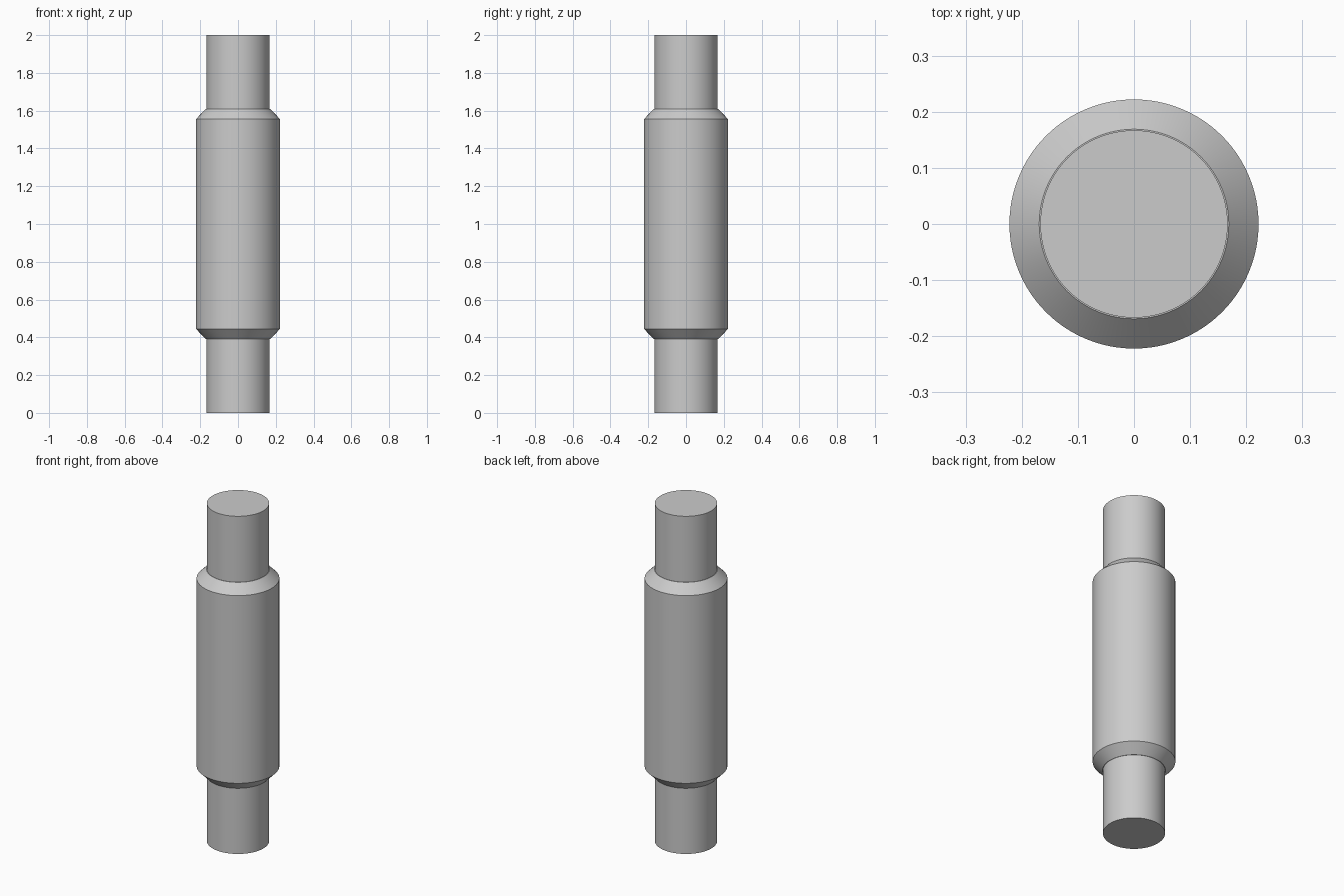
import bpy, bmesh, math

if "Cube" in bpy.data.objects:
    bpy.data.objects.remove(bpy.data.objects["Cube"])

SEGMENTS = 96
END_R, LIP_R, BODY_R = 0.167, 0.169, 0.222
CHAMFER_START, CHAMFER_END, HEIGHT = 0.39, 0.444, 2.0

steel = bpy.data.materials.new("grey steel")
steel.use_nodes = True
steel.diffuse_color = (0.6, 0.6, 0.6, 1)
steel.node_tree.nodes["Principled BSDF"].inputs["Base Color"].default_value = steel.diffuse_color

# Lower half of the stepped profile, then its mirror image
lower = [(END_R, 0), (END_R, CHAMFER_START), (LIP_R, CHAMFER_START), (BODY_R, CHAMFER_END)]
profile = lower + [(r, HEIGHT - z) for r, z in reversed(lower)]

# Turn the profile into a capped solid
bm = bmesh.new()
rings = []
for r, z in profile:
    angles = [math.tau * i / SEGMENTS for i in range(SEGMENTS)]
    rings.append([bm.verts.new((r * math.cos(a), r * math.sin(a), z)) for a in angles])
for low, high in zip(rings, rings[1:]):
    for i in range(SEGMENTS):
        j = (i + 1) % SEGMENTS
        bm.faces.new((low[i], low[j], high[j], high[i]))
bm.faces.new(reversed(rings[0]))
bm.faces.new(rings[-1])
mesh = bpy.data.meshes.new("stepped_shaft")
bm.to_mesh(mesh)
bm.free()
mesh.materials.append(steel)

shaft = bpy.data.objects.new("stepped_shaft", mesh)
bpy.context.collection.objects.link(shaft)
bpy.context.view_layer.objects.active = shaft
shaft.select_set(True)
bpy.ops.object.shade_smooth_by_angle(angle=math.radians(30))
